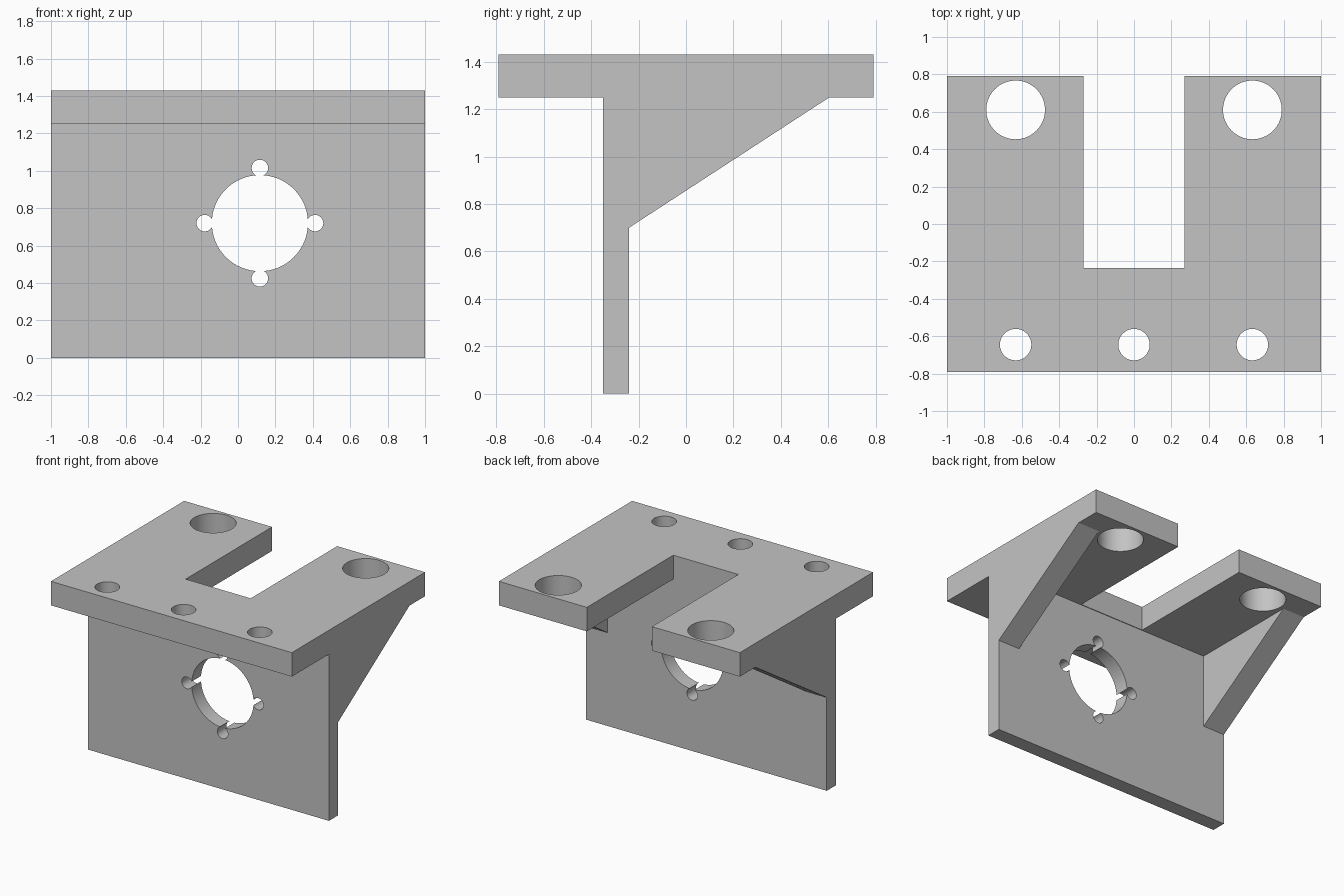
import bpy
import bmesh
from math import radians
from mathutils import Matrix, Vector

if "Cube" in bpy.data.objects:
    bpy.data.objects.remove(bpy.data.objects["Cube"], do_unlink=True)

metal = bpy.data.materials.new("plain_grey")
metal.use_nodes = True
GREY = (0.55, 0.55, 0.55, 1)
metal.diffuse_color = GREY
metal.node_tree.nodes["Principled BSDF"].inputs["Base Color"].default_value = GREY


def make_object(name, bm):
    bmesh.ops.recalc_face_normals(bm, faces=bm.faces)
    mesh = bpy.data.meshes.new(name)
    bm.to_mesh(mesh)
    bm.free()
    mesh.materials.append(metal)
    obj = bpy.data.objects.new(name, mesh)
    bpy.context.collection.objects.link(obj)
    return obj


def extrude_side(name, profile, half_width):
    """Extrude a (y, z) outline along x."""
    bm = bmesh.new()
    face = bm.faces.new([bm.verts.new((-half_width, y, z)) for y, z in profile])
    grown = bmesh.ops.extrude_face_region(bm, geom=[face])["geom"]
    verts = [v for v in grown if isinstance(v, bmesh.types.BMVert)]
    bmesh.ops.translate(bm, verts=verts, vec=(2 * half_width, 0, 0))
    return make_object(name, bm)


def cut(body, cutter):
    cutter.hide_render = True
    mod = body.modifiers.new(cutter.name, "BOOLEAN")
    mod.operation = "DIFFERENCE"
    mod.solver = "EXACT"
    mod.object = cutter
    bpy.context.view_layer.objects.active = body
    bpy.ops.object.modifier_apply(modifier=mod.name)
    bpy.data.objects.remove(cutter, do_unlink=True)


def drill(body, center, radius, depth, rotation=Matrix()):
    bm = bmesh.new()
    bmesh.ops.create_cone(bm, cap_ends=True, segments=64, radius1=radius,
                          radius2=radius, depth=depth,
                          matrix=Matrix.Translation(center) @ rotation)
    cut(body, make_object("hole_cutter", bm))


# Full side outline: top plate, upright plate and sloping gusset
UNDER, TOP, BACK, DEPTH = 1.25, 1.43, -0.24, 0.79
bracket = extrude_side("mounting_bracket", [
    (-0.35, 0), (BACK, 0), (BACK, 0.70), (0.605, UNDER), (DEPTH, UNDER),
    (DEPTH, TOP), (-DEPTH, TOP), (-DEPTH, UNDER), (-0.35, UNDER)], 1)

# Hollow between the two side gussets
cut(bracket, extrude_side("gusset_gap", [
    (BACK, 0.5), (1, 0.5), (1, UNDER), (BACK, UNDER)], 0.82))

# U-shaped notch in the top plate
cut(bracket, extrude_side("top_notch", [
    (-0.235, 1.1), (1, 1.1), (1, 1.6), (-0.235, 1.6)], 0.27))

# Holes through the top plate
plate_mid = (UNDER + TOP) / 2
for x in (-0.633, 0, 0.633):
    drill(bracket, (x, -0.645, plate_mid), 0.084, 0.4)
    if x:
        drill(bracket, (x, 0.61, plate_mid), 0.157, 0.4)

# Round opening in the upright plate with four screw holes on its rim
along_y = Matrix.Rotation(radians(90), 4, "X")
opening = Vector((0.117, -0.295, 0.72))
drill(bracket, opening, 0.257, 0.4, along_y)
for dx, dz in ((1, 0), (-1, 0), (0, 1), (0, -1)):
    drill(bracket, opening + Vector((dx, 0, dz)) * 0.295, 0.044, 0.3, along_y)

# Smooth hole walls, sharp plate edges
bpy.ops.object.select_all(action="DESELECT")
bracket.select_set(True)
bpy.context.view_layer.objects.active = bracket
bpy.ops.object.shade_smooth_by_angle(angle=radians(30))
